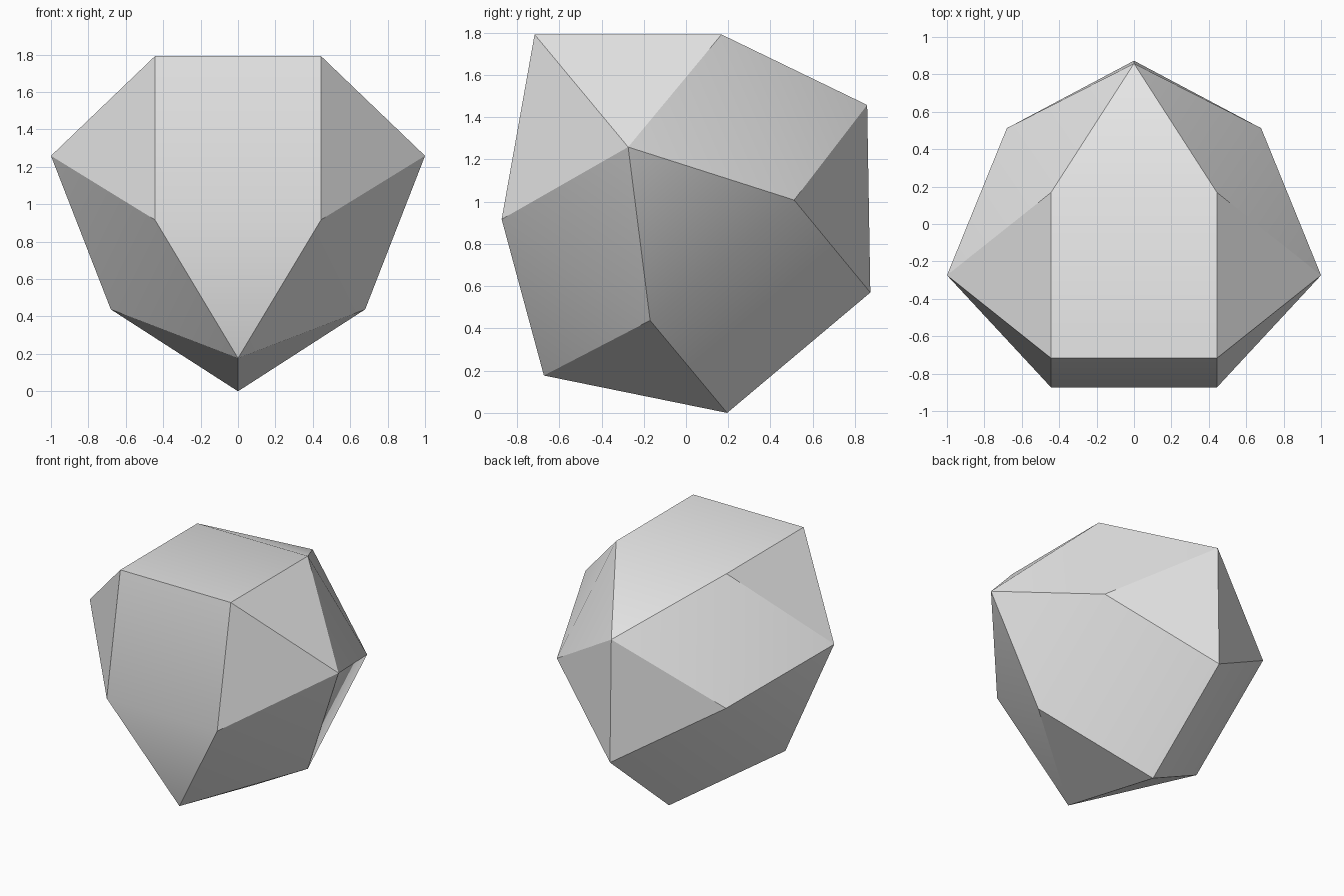
import bpy
import bmesh
from math import radians

cube = bpy.data.objects.get("Cube")
if cube:
    bpy.data.objects.remove(cube)

# Corners on one side, mirrored across x, and corners on the centre plane
side_corners = [
    (0.444, -0.717, 1.792),   # top front
    (0.444, 0.168, 1.792),    # top back
    (1.0, -0.274, 1.259),     # widest point
    (0.444, -0.873, 0.917),   # front middle
    (0.68, -0.17, 0.438),     # lower side
    (0.68, 0.512, 1.008),     # back side
]
centre_corners = [
    (0, -0.673, 0.177),       # lower front
    (0, 0.195, 0),            # base point
    (0, 0.858, 1.458),        # upper back
    (0, 0.873, 0.57),         # lower back
]
corners = centre_corners + [(s * x, y, z) for x, y, z in side_corners for s in (1, -1)]

# Faceted body: wrap the corners, then merge coplanar triangles into squares
bm = bmesh.new()
for co in corners:
    bm.verts.new(co)
bmesh.ops.convex_hull(bm, input=bm.verts[:])
bmesh.ops.dissolve_limit(bm, angle_limit=radians(4),
                         verts=bm.verts[:], edges=bm.edges[:])
bmesh.ops.recalc_face_normals(bm, faces=bm.faces[:])
mesh = bpy.data.meshes.new("faceted_body")
bm.to_mesh(mesh)
bm.free()

body = bpy.data.objects.new("faceted_body", mesh)
bpy.context.collection.objects.link(body)

# Plain grey surface
grey = bpy.data.materials.new("light_grey")
grey.use_nodes = True
colour = (0.8, 0.8, 0.8, 1)
grey.diffuse_color = colour
grey.node_tree.nodes["Principled BSDF"].inputs["Base Color"].default_value = colour
mesh.materials.append(grey)

# Soft shading over shallow edges, crisp over steep ones
bpy.ops.object.select_all(action='DESELECT')
body.select_set(True)
bpy.context.view_layer.objects.active = body
bpy.ops.object.shade_smooth_by_angle(angle=radians(30))
